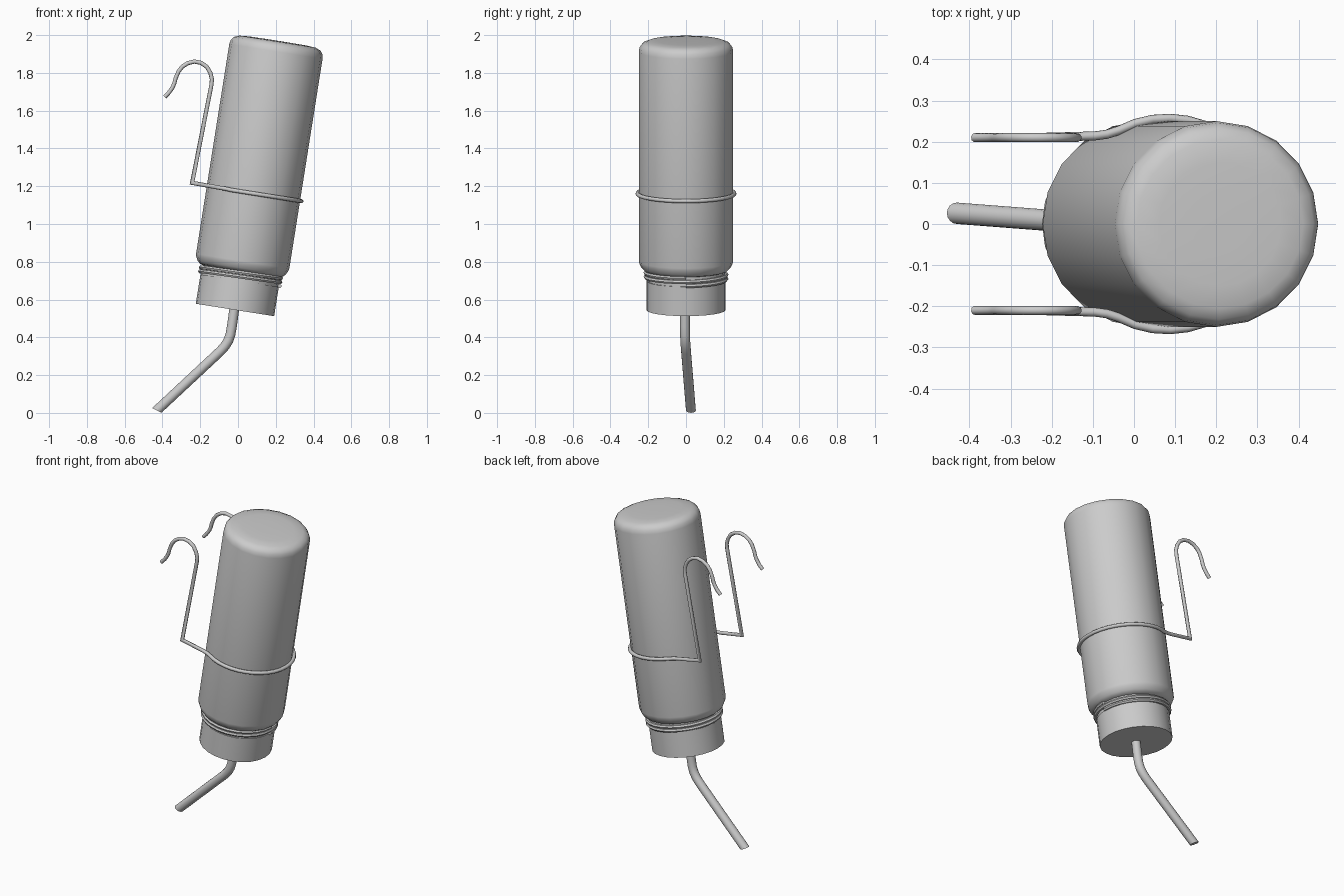
import bpy, bmesh, math
from mathutils import Vector, Matrix

if "Cube" in bpy.data.objects:
    bpy.data.objects.remove(bpy.data.objects["Cube"])

# Bottle axis: starts at the cap bottom, tilted about y
TILT = Matrix.Translation((-0.016, 0, 0.545)) @ Matrix.Rotation(math.radians(9), 4, 'Y')


def finish(bm, name, angle=40):
    bmesh.ops.recalc_face_normals(bm, faces=bm.faces)
    me = bpy.data.meshes.new(name)
    bm.to_mesh(me)
    bm.free()
    ob = bpy.data.objects.new(name, me)
    bpy.context.collection.objects.link(ob)
    bpy.ops.object.select_all(action='DESELECT')
    ob.select_set(True)
    bpy.context.view_layer.objects.active = ob
    bpy.ops.object.shade_smooth_by_angle(angle=math.radians(angle))
    return ob


def skin(bm, rings):
    n = len(rings[0])
    for a, b in zip(rings, rings[1:]):
        for i in range(n):
            j = (i + 1) % n
            bm.faces.new((a[i], a[j], b[j], b[i]))
    bm.faces.new(rings[0])
    bm.faces.new(rings[-1])


def lathe(name, profile, sides=20, angle=40):
    """Closed turned solid along the tilted axis; profile is (radius, height)."""
    bm = bmesh.new()
    rings = []
    for r, t in profile:
        rings.append([bm.verts.new(TILT @ Vector((r * math.cos(a), r * math.sin(a), t)))
                      for a in (2 * math.pi * i / sides for i in range(sides))])
    skin(bm, rings)
    return finish(bm, name, angle)


def sweep(name, path, radius, sides=10, end_normal=None):
    """Round rod along a path with mitred joints."""
    pts = [Vector(p) for p in path]
    dirs = [(b - a).normalized() for a, b in zip(pts, pts[1:])]
    side = dirs[0].orthogonal().normalized()
    up = dirs[0].cross(side)
    bm = bmesh.new()
    ring = [pts[0] + radius * (side * math.cos(a) + up * math.sin(a))
            for a in (2 * math.pi * i / sides for i in range(sides))]
    rings = [[bm.verts.new(p) for p in ring]]
    for k, d in enumerate(dirs):
        c = pts[k + 1]
        n = d + dirs[k + 1] if k + 1 < len(dirs) else Vector(end_normal or d)
        ring = [p + d * ((c - p).dot(n) / d.dot(n)) for p in ring]
        rings.append([bm.verts.new(p) for p in ring])
    skin(bm, rings)
    return finish(bm, name, 50)


# Bottle body with neck, shoulder and rounded base on top
lathe("bottle", [(0.205, 0.10), (0.205, 0.208), (0.222, 0.213), (0.235, 0.225),
                 (0.247, 0.248), (0.25, 0.262), (0.25, 1.385), (0.246, 1.408),
                 (0.232, 1.427), (0.205, 1.438), (0.15, 1.442), (0.06, 1.443)])

# Screw cap
lathe("cap", [(0.21, 0.0), (0.21, 0.157)], sides=24)

# Helical screw thread between cap and shoulder
turns, steps = 2, 48
thread = []
for i in range(steps + 1):
    a = 2 * math.pi * turns * i / steps
    thread.append(TILT @ Vector((0.214 * math.cos(a), 0.214 * math.sin(a),
                                 0.162 + 0.043 * i / steps)))
sweep("neck_thread", thread, 0.011, 6)

# Drinking tube with a slanted tip
sweep("drinking_tube", [(-0.013, -0.006, 0.60), (-0.032, -0.006, 0.46), (-0.040, -0.005, 0.415),
                        (-0.051, -0.004, 0.383), (-0.069, -0.002, 0.354), (-0.092, 0.0, 0.328),
                        (-0.430, 0.026, 0.013)], 0.026, 16, (-0.45, 0, -0.89))

# Wire hanger: hook, half loop round the bottle, mirrored hook
hook = [(-0.388, 1.672), (-0.366, 1.695), (-0.347, 1.722), (-0.337, 1.745), (-0.330, 1.772),
        (-0.315, 1.807), (-0.295, 1.833), (-0.265, 1.852), (-0.230, 1.860), (-0.195, 1.853),
        (-0.165, 1.832), (-0.146, 1.800), (-0.138, 1.765), (-0.141, 1.735), (-0.243, 1.218)]
left = [Vector((x, 0.21, z)) for x, z in hook]
left += [TILT @ Vector(p) for p in ((-0.18, 0.214, 0.626), (-0.15, 0.218, 0.626))]
for i in range(13):
    a = math.radians(118 * (1 - i / 12))
    left.append(TILT @ Vector((0.257 * math.cos(a), 0.257 * math.sin(a), 0.624)))
right = [Vector((p.x, -p.y, p.z)) for p in reversed(left[:-1])]
sweep("wire_hanger", left + right, 0.011, 8)
